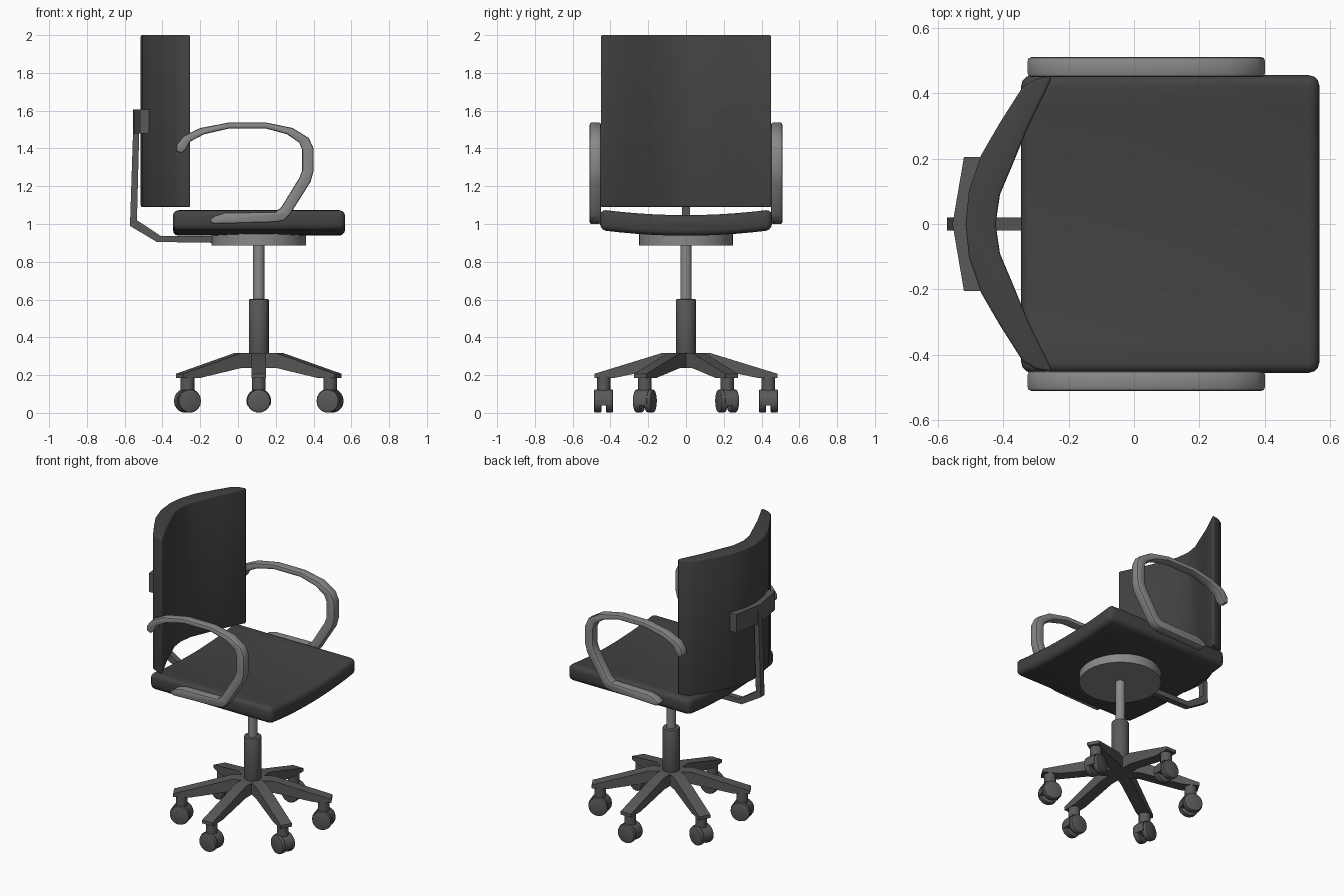
import bpy, bmesh, math
from mathutils import Matrix, Vector

if "Cube" in bpy.data.objects:
    bpy.data.objects.remove(bpy.data.objects["Cube"])


def material(name, v):
    m = bpy.data.materials.new(name)
    m.diffuse_color = (v, v, v, 1)
    m.use_nodes = True
    m.node_tree.nodes["Principled BSDF"].inputs["Base Color"].default_value = m.diffuse_color
    return m


DARK = material("dark_fabric", 0.055)
MID = material("dark_plastic", 0.1)
LIGHT = material("grey_plastic", 0.25)


def finish(name, bm, mat, bevel=0.0, segs=3, angle=40, move=Matrix()):
    """Bevel sharp edges, place the mesh and shade it smooth by angle."""
    bmesh.ops.recalc_face_normals(bm, faces=bm.faces)
    if bevel:
        sharp = [e for e in bm.edges if e.calc_face_angle(0) > math.radians(angle)]
        bmesh.ops.bevel(bm, geom=sharp, offset=bevel, segments=segs, profile=0.5,
                        affect='EDGES', clamp_overlap=True)
    bm.transform(move)
    me = bpy.data.meshes.new(name)
    bm.to_mesh(me)
    bm.free()
    me.materials.append(mat)
    ob = bpy.data.objects.new(name, me)
    bpy.context.collection.objects.link(ob)
    bpy.ops.object.select_all(action='DESELECT')
    ob.select_set(True)
    bpy.context.view_layer.objects.active = ob
    bpy.ops.object.shade_smooth_by_angle(angle=math.radians(35))
    return ob


def prism(name, pts, axis, a, b, mat, **kw):
    """Extrude a 2D outline along one axis from a to b."""
    place = {'X': lambda p, t: (t, p[0], p[1]),
             'Y': lambda p, t: (p[0], t, p[1]),
             'Z': lambda p, t: (p[0], p[1], t)}[axis]
    bm = bmesh.new()
    lo = [bm.verts.new(place(p, a)) for p in pts]
    hi = [bm.verts.new(place(p, b)) for p in pts]
    bm.faces.new(lo)
    bm.faces.new(hi[::-1])
    for i in range(len(pts)):
        j = (i + 1) % len(pts)
        bm.faces.new((lo[i], lo[j], hi[j], hi[i]))
    return finish(name, bm, mat, **kw)


def cylinder(name, r, z0, z1, mat, x=0.0, y=0.0, n=24, **kw):
    pts = [(x + r * math.cos(2 * math.pi * i / n), y + r * math.sin(2 * math.pi * i / n))
           for i in range(n)]
    return prism(name, pts, 'Z', z0, z1, mat, **kw)


CX = 0.11  # centre of the column and base

# Seat: slightly dished cushion
ys = [-0.455 + 0.91 * i / 10 for i in range(11)]
sag = lambda y: 0.03 * (1 - (y / 0.455) ** 2)
seat = [(y, 1.077 - sag(y)) for y in ys] + [(y, 0.968 - sag(y)) for y in reversed(ys)]
prism("seat", seat, 'X', -0.345, 0.567, DARK, bevel=0.032)

# Backrest: curved panel with tapered ends
outer = [(-0.505, 0.1), (-0.468, 0.21), (-0.41, 0.31), (-0.34, 0.42), (-0.30, 0.443), (-0.254, 0.452)]
inner = [(-0.254, 0.44), (-0.325, 0.295), (-0.372, 0.18), (-0.41, 0.09)]
half = [(-0.515, 0)] + outer + inner + [(-0.423, 0)]
back = half + [(x, -y) for x, y in half[-2:0:-1]]
prism("backrest", back, 'Z', 1.09, 2.0, DARK, bevel=0.022, angle=65)

# Backrest support bar and curved bracket
bar = [(-0.1, 0.9), (-0.43, 0.905), (-0.572, 0.99), (-0.552, 1.6), (-0.52, 1.6),
       (-0.535, 1.02), (-0.41, 0.937), (-0.1, 0.937)]
prism("back_support_bar", bar, 'Y', -0.02, 0.02, MID)
bracket = [(-0.555, 0), (-0.52, 0.205), (-0.47, 0.205), (-0.5, 0.1), (-0.51, 0),
           (-0.5, -0.1), (-0.47, -0.205), (-0.52, -0.205)]
prism("back_bracket", bracket, 'Z', 1.48, 1.605, MID)

# Armrests: looped bands on both sides
arm = [(-0.325, 1.385), (-0.325, 1.42), (-0.29, 1.465), (-0.2, 1.508), (-0.05, 1.537), (0.15, 1.537),
       (0.29, 1.508), (0.375, 1.455), (0.4, 1.4), (0.4, 1.28), (0.385, 1.225), (0.275, 1.05),
       (0.245, 1.02), (0.2, 1.01), (-0.13, 1.0), (-0.155, 1.02), (-0.12, 1.045), (-0.07, 1.06),
       (0.2, 1.065), (0.23, 1.09), (0.325, 1.245), (0.34, 1.285), (0.34, 1.39), (0.325, 1.43),
       (0.26, 1.475), (0.15, 1.505), (-0.05, 1.505), (-0.18, 1.475), (-0.255, 1.435),
       (-0.275, 1.395), (-0.30, 1.375)]
for side, s in (("left", 1), ("right", -1)):
    prism(side + "_armrest", arm, 'Y', s * 0.45, s * 0.51, LIGHT, bevel=0.01, segs=2, angle=75)

# Seat plate, gas lift and column
cylinder("seat_plate", 0.25, 0.885, 0.955, LIGHT, x=CX, n=32)
cylinder("gas_lift", 0.03, 0.58, 0.9, LIGHT, x=CX)
cylinder("column", 0.053, 0.3, 0.602, MID, x=CX, bevel=0.006, segs=2)

# Six-legged base with casters
leg = [(0, 0.238), (0.127, 0.238), (0.38, 0.185), (0.485, 0.185), (0.485, 0.207), (0.127, 0.317), (0, 0.317)]
hood = [(0.066 * math.cos(t), 0.063 + 0.066 * math.sin(t))
        for t in (math.radians(-20 + 20 * i) for i in range(12))]
for i in range(6):
    a = math.radians(30 + 60 * i)
    turn = Matrix.Translation((CX, 0, 0)) @ Matrix.Rotation(a, 4, 'Z')
    prism(f"leg_{i + 1}", leg, 'Y', -0.038, 0.038, MID, move=turn)
    x, y = CX + 0.436 * math.cos(a), 0.436 * math.sin(a)
    cylinder(f"caster_stem_{i + 1}", 0.036, 0.09, 0.19, MID, x=x, y=y, n=16)
    swivel = 0 if i in (1, 4) else math.radians(17 if x < CX else -17)
    if y > 0:
        swivel = -swivel
    spot = Matrix.Translation((x, y, 0)) @ Matrix.Rotation(swivel, 4, 'Z')
    prism(f"caster_hood_{i + 1}", hood, 'Y', -0.03, 0.03, MID, move=spot)
    for s in (-1, 1):
        wheel = spot @ Matrix.Translation((0, 0, 0.063)) @ Matrix.Rotation(math.pi / 2, 4, 'X')
        cylinder(f"wheel_{i + 1}_{'a' if s < 0 else 'b'}", 0.062, s * 0.012, s * 0.05, MID,
                 n=20, bevel=0.008, segs=2, move=wheel)
